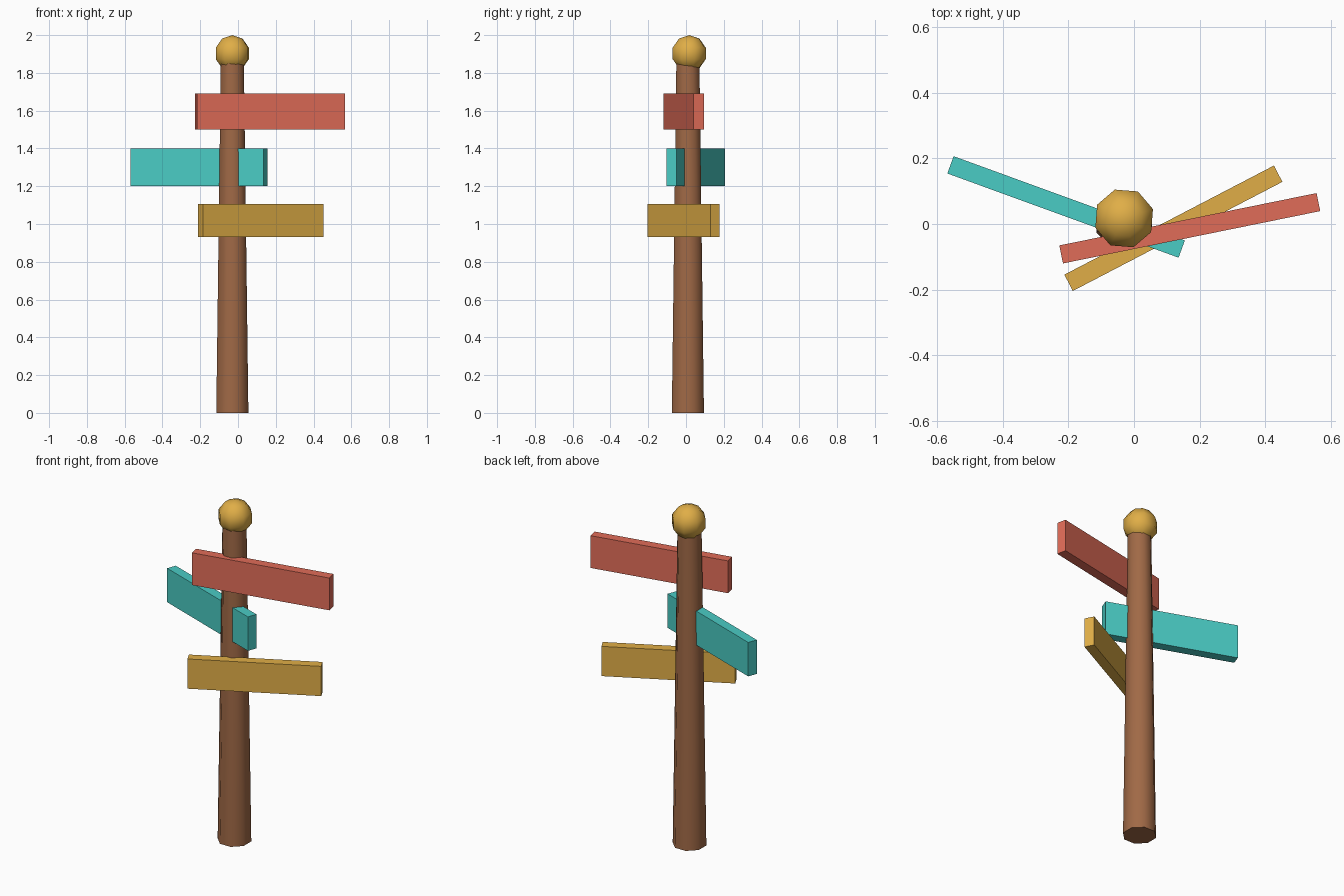
import bpy
from math import radians

cube = bpy.data.objects.get("Cube")
if cube:
    bpy.data.objects.remove(cube, do_unlink=True)


def material(name, rgb):
    """Flat material from an 0-255 sRGB triple, converted to linear."""
    lin = [((c / 255 + 0.055) / 1.055) ** 2.4 for c in rgb]
    mat = bpy.data.materials.new(name)
    mat.use_nodes = True
    mat.diffuse_color = (*lin, 1)
    mat.node_tree.nodes["Principled BSDF"].inputs["Base Color"].default_value = (*lin, 1)
    return mat


brown = material("brown_wood", (160, 105, 70))
gold = material("gold_paint", (224, 174, 71))
red = material("red_paint", (224, 108, 88))
teal = material("teal_paint", (74, 204, 197))


def finish(name, mat, smooth=False):
    obj = bpy.context.object
    obj.name = obj.data.name = name
    obj.data.materials.append(mat)
    if smooth:
        bpy.ops.object.shade_smooth_by_angle(angle=radians(60))
    return obj


def board(name, mat, x, y, length, bottom, top, angle):
    """Plank standing on edge, turned about the vertical."""
    bpy.ops.mesh.primitive_cube_add(size=1, location=(x, y, (bottom + top) / 2))
    obj = finish(name, mat)
    obj.scale = (length, 0.056, top - bottom)
    obj.rotation_euler.z = radians(angle)


# Tapered eight-sided post
bpy.ops.mesh.primitive_cone_add(vertices=8, radius1=0.092, radius2=0.066, depth=1.86,
                                location=(-0.03, 0.01, 0.93),
                                rotation=(0, 0, radians(22.5)))
finish("post", brown, smooth=True)

# Faceted ball on top
bpy.ops.mesh.primitive_uv_sphere_add(segments=8, ring_count=5, radius=0.097,
                                     location=(-0.03, 0.017, 1.903),
                                     rotation=(0, 0, radians(18)))
finish("ball_finial", gold, smooth=True)

# Direction boards
board("upper_board", red, 0.17, -0.013, 0.80, 1.50, 1.69, 11.5)
board("middle_board", teal, -0.207, 0.052, 0.75, 1.20, 1.40, -20)
board("lower_board", gold, 0.12, -0.013, 0.72, 0.93, 1.105, 27.5)
